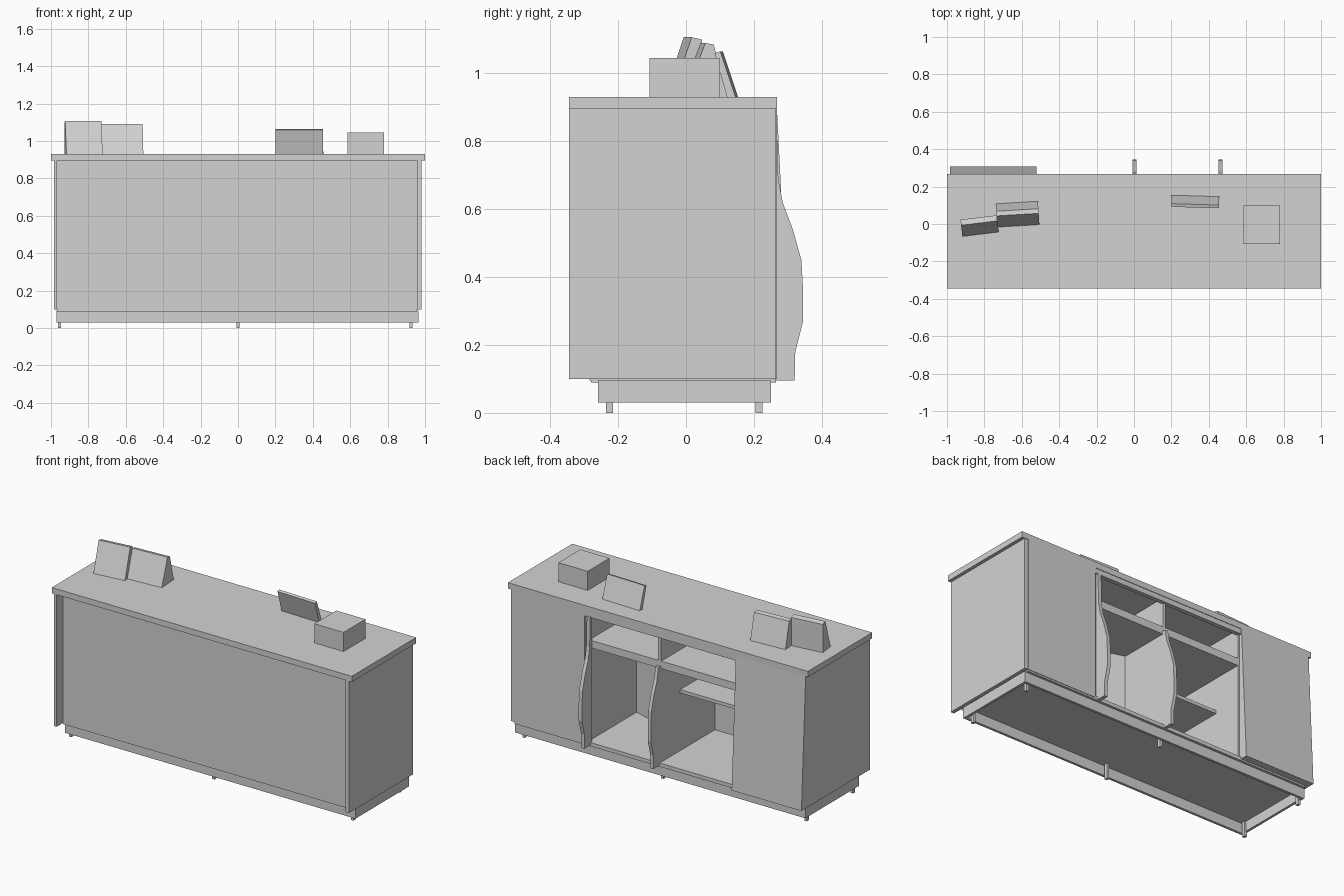
import bpy, bmesh
from mathutils import Matrix

cube = bpy.data.objects.get("Cube")
if cube:
    bpy.data.objects.remove(cube, do_unlink=True)

grey = bpy.data.materials.new("light grey")
grey.use_nodes = True
grey.diffuse_color = (0.65, 0.65, 0.65, 1)
grey.node_tree.nodes["Principled BSDF"].inputs["Base Color"].default_value = (0.65, 0.65, 0.65, 1)


def finish(name, bm):
    bmesh.ops.recalc_face_normals(bm, faces=bm.faces)
    mesh = bpy.data.meshes.new(name)
    bm.to_mesh(mesh)
    bm.free()
    mesh.materials.append(grey)
    obj = bpy.data.objects.new(name, mesh)
    bpy.context.collection.objects.link(obj)
    return obj


def box(name, x0, x1, y0, y1, z0, z1):
    bm = bmesh.new()
    bmesh.ops.create_cube(bm, size=1)
    for v in bm.verts:
        v.co.x = x1 if v.co.x > 0 else x0
        v.co.y = y1 if v.co.y > 0 else y0
        v.co.z = z1 if v.co.z > 0 else z0
    return finish(name, bm)


def prism(name, x0, x1, profile, turn=0):
    """Extrude a (y, z) profile along x, optionally turned about its middle."""
    bm = bmesh.new()
    face = bm.faces.new([bm.verts.new((x0, y, z)) for y, z in profile])
    ext = bmesh.ops.extrude_face_region(bm, geom=[face])["geom"]
    bmesh.ops.translate(bm, vec=(x1 - x0, 0, 0),
                        verts=[g for g in ext if isinstance(g, bmesh.types.BMVert)])
    y_mid = sum(y for y, z in profile) / len(profile)
    mid = Matrix.Translation(((x0 + x1) / 2, y_mid, 0))
    bmesh.ops.transform(bm, matrix=mid @ Matrix.Rotation(turn, 4, "Z") @ mid.inverted(),
                        verts=bm.verts)
    return finish(name, bm)


FRONT, BACK = -0.345, 0.265
FLOOR, UNDER, TOP = 0.1, 0.895, 0.93

# Counter shell
box("countertop", -1, 1, FRONT, 0.268, UNDER, TOP)
box("right_end_panel", -0.985, -0.967, FRONT, BACK, FLOOR, UNDER)
box("left_end_panel", 0.957, 0.98, FRONT, BACK, FLOOR, UNDER)
box("front_panel", -0.967, 0.957, -0.285, -0.26, 0.095, UNDER)
box("cabinet_floor", -0.967, 0.957, -0.28, BACK, 0.09, 0.112)

# Hollow plinth frame with small feet
for name, y in (("front_plinth_board", -0.26), ("rear_plinth_board", 0.235)):
    box(name, -0.97, 0.965, y, y + 0.015, 0.03, 0.095)
for name, x in (("right_plinth_board", -0.97), ("left_plinth_board", 0.95)):
    box(name, x, x + 0.015, -0.26, 0.25, 0.03, 0.095)
for x in (-0.955, 0, 0.925):
    for y in (-0.225, 0.215):
        box("foot", x - 0.008, x + 0.008, y - 0.01, y + 0.01, 0, 0.095)

# Rear closed panels, the right one leaning out at the bottom
box("left_rear_panel", 0.49, 0.957, 0.245, BACK + 0.003, FLOOR, UNDER)
prism("right_rear_panel", -0.985, -0.52,
      [(0.25, FLOOR), (0.308, FLOOR), (0.268, UNDER), (0.25, UNDER)])
box("rear_rail", -0.52, 0.49, 0.24, BACK, 0.865, UNDER)

# Open bays with dividers, shelves and a slanted back in the left bay
for x in (-0.52, 0, 0.48):
    box("divider", x - 0.01, x + 0.01, -0.26, 0.25, FLOOR, UNDER)
box("drawer_shelf", -0.52, 0.48, -0.26, 0.25, 0.675, 0.72)
box("half_shelf", -0.52, 0, -0.26, 0.07, 0.46, 0.48)
prism("left_bay_back", 0, 0.48,
      [(-0.14, FLOOR), (-0.13, FLOOR), (-0.13, 0.68), (-0.14, 0.68)], -0.3)

# Doors standing open
door = [(0.25, 0.095), (0.32, 0.095), (0.322, 0.18), (0.345, 0.27),
        (0.345, 0.36), (0.34, 0.45), (0.315, 0.54), (0.285, 0.62), (0.272, 0.69)]
prism("middle_door", -0.007, 0.013, door + [(0.25, 0.69)])
prism("left_door", 0.452, 0.474, door + [(0.267, 0.87), (0.25, 0.87)])

# Items on the counter
box("small_box", 0.585, 0.78, -0.108, 0.1, TOP, 1.045)
prism("leaning_screen", 0.2, 0.455,
      [(0.125, TOP), (0.15, TOP), (0.105, 1.065), (0.088, 1.06)], -0.03)
prism("sign_stand", -0.735, -0.51,
      [(-0.01, TOP), (0.115, TOP), (0.075, 1.085), (0.05, 1.09)], 0.06)
prism("tall_stand", -0.925, -0.73,
      [(-0.055, TOP), (0.035, TOP), (0.035, 1.1), (0.005, 1.107)], 0.12)
